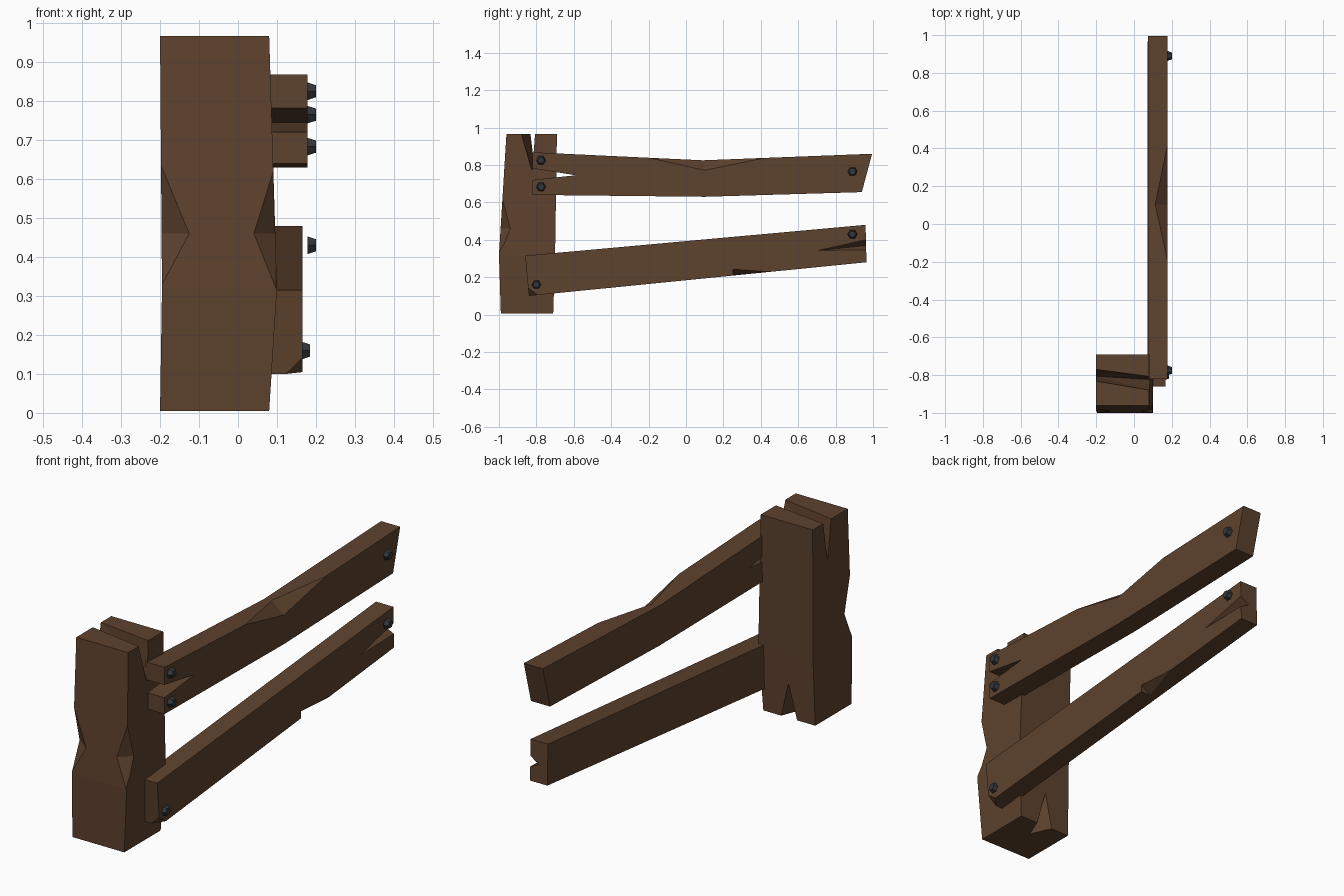
import bpy
import bmesh
import math
from mathutils import Matrix, Vector

cube = bpy.data.objects.get("Cube")
if cube:
    bpy.data.objects.remove(cube, do_unlink=True)


def material(name, rgb):
    mat = bpy.data.materials.new(name)
    mat.use_nodes = True
    mat.diffuse_color = (*rgb, 1)
    mat.node_tree.nodes["Principled BSDF"].inputs["Base Color"].default_value = (*rgb, 1)
    return mat


WOOD = material("weathered brown wood", (0.11, 0.054, 0.027))
IRON = material("dark iron", (0.033, 0.038, 0.044))


def finish(name, bm, mat):
    bmesh.ops.recalc_face_normals(bm, faces=bm.faces)
    mesh = bpy.data.meshes.new(name)
    bm.to_mesh(mesh)
    bm.free()
    if mat:
        mesh.materials.append(mat)
    obj = bpy.data.objects.new(name, mesh)
    bpy.context.scene.collection.objects.link(obj)
    return obj


def plank(name, profile, x0, x1):
    """Side outline (y, z) extruded across x."""
    bm = bmesh.new()
    face = bm.faces.new([bm.verts.new((x0, y, z)) for y, z in profile])
    side = bmesh.ops.extrude_face_region(bm, geom=[face])["geom"]
    moved = [v for v in side if isinstance(v, bmesh.types.BMVert)]
    bmesh.ops.translate(bm, verts=moved, vec=(x1 - x0, 0, 0))
    return finish(name, bm, WOOD)


def carve(obj, points):
    """Cut the convex hull of the points out of a part."""
    bm = bmesh.new()
    for p in points:
        bm.verts.new(p)
    bmesh.ops.convex_hull(bm, input=bm.verts)
    cutter = finish("cutter", bm, None)
    cutter.hide_render = True
    mod = obj.modifiers.new("chip", "BOOLEAN")
    mod.operation = "DIFFERENCE"
    mod.solver = "EXACT"
    mod.object = cutter
    bpy.context.view_layer.update()
    graph = bpy.context.evaluated_depsgraph_get()
    mesh = bpy.data.meshes.new_from_object(obj.evaluated_get(graph))
    obj.modifiers.clear()
    obj.data = mesh
    bpy.data.objects.remove(cutter, do_unlink=True)


# Post: stacked rings (z, x min, x max, y min, y max)
bm = bmesh.new()
rings = []
for z, xa, xb, ya, yb in [(0.005, -0.2, 0.08, -0.99, -0.71),
                          (0.32, -0.195, 0.1, -1.0, -0.70),
                          (0.967, -0.2, 0.08, -0.96, -0.69)]:
    rings.append([bm.verts.new((x, y, z)) for x, y in
                  [(xa, ya), (xb, ya), (xb, yb), (xa, yb)]])
for low, high in zip(rings, rings[1:]):
    for i in range(4):
        j = (i + 1) % 4
        bm.faces.new((low[i], low[j], high[j], high[i]))
bm.faces.new(rings[0])
bm.faces.new(rings[-1])
post = finish("post", bm, WOOD)

# Split in the post top
carve(post, [(-0.21, -0.805, 0.77), (0.11, -0.825, 0.77),
             (-0.21, -0.832, 0.98), (-0.21, -0.768, 0.98),
             (0.11, -0.886, 0.98), (0.11, -0.81, 0.98)])
# Split at the back of the post foot
carve(post, [(-0.005, -0.69, -0.01), (-0.115, -0.69, -0.01),
             (-0.06, -0.69, 0.2), (-0.055, -0.82, -0.01)])
# Chips in both front edges
for edge, inner in ((-0.2, -0.12), (0.097, 0.037)):
    out = math.copysign(0.03, edge)
    carve(post, [(edge, -0.98, 0.64), (edge, -1.0, 0.32),
                 (inner, -0.995, 0.46), (edge + out * 0.1, -0.935, 0.46),
                 (edge + out, -1.03, 0.46)])

# Upper rail with split front end
upper_rail = plank("upper_rail", [
    (-0.82, 0.868), (0.09, 0.825), (0.995, 0.86), (0.94, 0.655), (0.1, 0.63),
    (-0.82, 0.64), (-0.82, 0.72), (-0.59, 0.745), (-0.82, 0.782)], 0.075, 0.178)
carve(upper_rail, [(0.18, -0.22, 0.842), (0.18, 0.45, 0.842), (0.18, 0.1, 0.77),
                   (0.11, 0.1, 0.827), (0.2, 0.1, 0.86)])

# Lower rail with chipped ends and underside
lower_rail = plank("lower_rail", [
    (-0.86, 0.315), (0.96, 0.48), (0.965, 0.28), (-0.84, 0.1)], 0.072, 0.166)
carve(lower_rail, [(0.17, 0.97, 0.405), (0.17, 0.97, 0.345),
                   (0.17, 0.68, 0.34), (0.12, 0.97, 0.37)])
carve(lower_rail, [(0.17, 0.25, 0.245), (0.17, 0.25, 0.2),
                   (0.17, 0.48, 0.23), (0.1, 0.25, 0.2)])
carve(lower_rail, [(0.17, -0.85, 0.15), (0.17, -0.78, 0.1),
                   (0.11, -0.85, 0.095), (0.17, -0.86, 0.09)])

# Bolts: tapered six-sided heads facing +x
for name, x, y, z in [("upper_front_bolt_top", 0.178, -0.775, 0.825),
                      ("upper_front_bolt_bottom", 0.178, -0.775, 0.683),
                      ("upper_back_bolt", 0.178, 0.89, 0.765),
                      ("lower_front_bolt", 0.163, -0.8, 0.16),
                      ("lower_back_bolt", 0.178, 0.89, 0.43)]:
    bm = bmesh.new()
    turn = Matrix.Rotation(math.pi / 2, 4, "Y")
    bmesh.ops.create_cone(bm, cap_ends=True, segments=6, radius1=0.026, radius2=0.018,
                          depth=0.022,
                          matrix=Matrix.Translation(Vector((x + 0.011, y, z))) @ turn)
    finish(name, bm, IRON)
